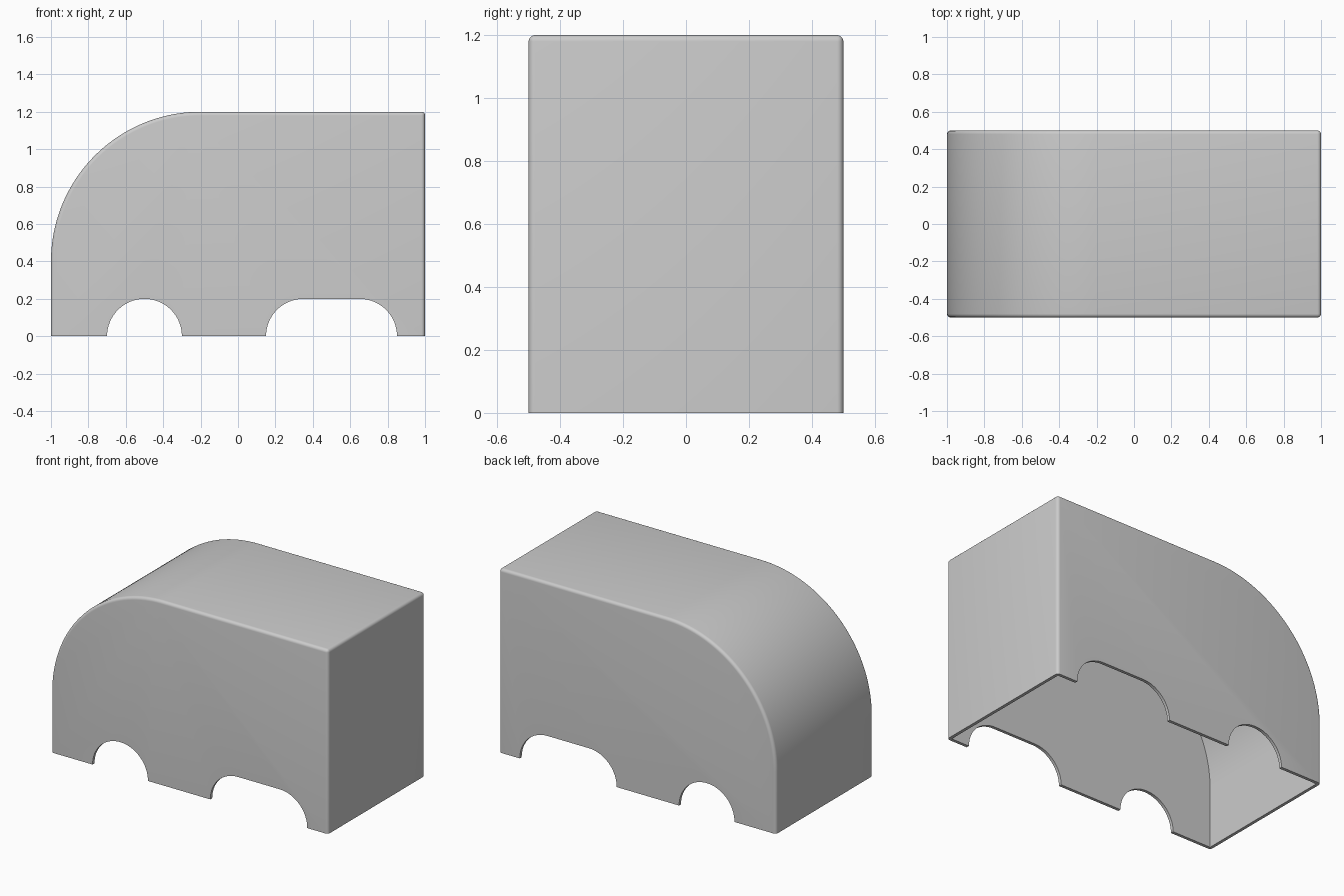
import bpy, bmesh
from math import cos, sin, pi, radians

if "Cube" in bpy.data.objects:
    bpy.data.objects.remove(bpy.data.objects["Cube"])

WALL = 0.02
HALF_DEPTH = 0.5
HEIGHT = 1.2
NOSE_RADIUS = 0.8
ARCH_RADIUS = 0.2

grey = bpy.data.materials.new("plain grey")
grey.use_nodes = True
grey.diffuse_color = (0.6, 0.6, 0.6, 1)
grey.node_tree.nodes["Principled BSDF"].inputs["Base Color"].default_value = grey.diffuse_color


def arc(cx, cz, r, start, end, steps):
    angles = [radians(start + (end - start) * i / steps) for i in range(steps + 1)]
    return [(cx + r * cos(a), cz + r * sin(a)) for a in angles]


def body_profile(inset, bottom):
    """Side outline: square tail, large quarter-round nose."""
    nose = arc(NOSE_RADIUS - 1, HEIGHT - NOSE_RADIUS, NOSE_RADIUS - inset, 90, 180, 40)
    return [(1 - inset, bottom), (1 - inset, HEIGHT - inset)] + nose + [(inset - 1, bottom)]


def arch_profile(x0, x1):
    """Round-ended opening between two arc centres, running below the floor."""
    top = arc(x1, 0, ARCH_RADIUS, 0, 90, 16) + arc(x0, 0, ARCH_RADIUS, 90, 180, 16)
    if x0 == x1:
        top.pop(17)
    return [(x1 + ARCH_RADIUS, -0.2)] + top + [(x0 - ARCH_RADIUS, -0.2)]


def prism(name, profile, half_depth, round_edges=0):
    bm = bmesh.new()
    face = bm.faces.new([bm.verts.new((x, -half_depth, z)) for x, z in profile])
    new = bmesh.ops.extrude_face_region(bm, geom=[face])["geom"]
    bmesh.ops.translate(bm, vec=(0, 2 * half_depth, 0),
                        verts=[g for g in new if isinstance(g, bmesh.types.BMVert)])
    bmesh.ops.recalc_face_normals(bm, faces=bm.faces)
    if round_edges:
        # round every sharp edge except the ones on the floor
        edges = [e for e in bm.edges if e.calc_face_angle() > radians(30)
                 and max(v.co.z for v in e.verts) > 0.001]
        bmesh.ops.bevel(bm, geom=edges, offset=round_edges, segments=5,
                        profile=0.5, affect='EDGES', clamp_overlap=True)
    mesh = bpy.data.meshes.new(name)
    bm.to_mesh(mesh)
    bm.free()
    mesh.materials.append(grey)
    obj = bpy.data.objects.new(name, mesh)
    bpy.context.collection.objects.link(obj)
    return obj


# Outer shell with rounded edges
shell = prism("body_shell", body_profile(0, 0), HALF_DEPTH, WALL)

# Hollow interior, open underneath, and the two pairs of wheel openings
cutters = [
    prism("interior_cutter", body_profile(WALL, -0.2), HALF_DEPTH - WALL),
    prism("front_arch_cutter", arch_profile(-0.5, -0.5), HALF_DEPTH + 0.1),
    prism("rear_arch_cutter", arch_profile(0.35, 0.65), HALF_DEPTH + 0.1),
]
bpy.context.view_layer.objects.active = shell
for cutter in cutters:
    cut = shell.modifiers.new(cutter.name, 'BOOLEAN')
    cut.operation = 'DIFFERENCE'
    cut.solver = 'EXACT'
    cut.object = cutter
    bpy.ops.object.modifier_apply(modifier=cut.name)
for cutter in cutters:
    bpy.data.objects.remove(cutter)

# Smooth curves, crisp rims
bpy.ops.object.select_all(action='DESELECT')
shell.select_set(True)
bpy.ops.object.shade_smooth_by_angle(angle=radians(30))
